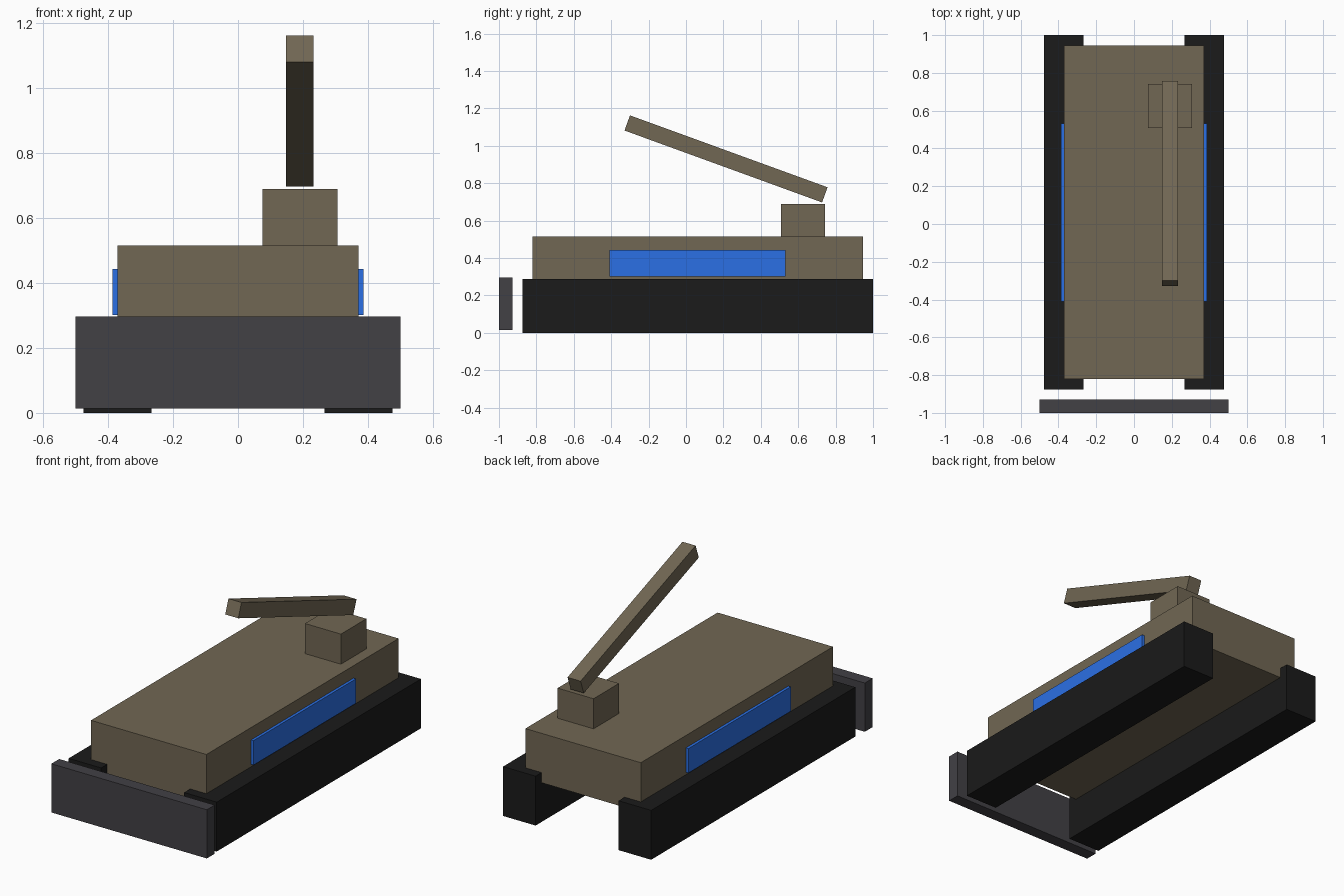
import bpy
from math import radians

cube = bpy.data.objects.get("Cube")
if cube:
    bpy.data.objects.remove(cube, do_unlink=True)


def material(name, rgb):
    mat = bpy.data.materials.new(name)
    mat.use_nodes = True
    mat.diffuse_color = (*rgb, 1)
    mat.node_tree.nodes["Principled BSDF"].inputs["Base Color"].default_value = (*rgb, 1)
    return mat


olive = material("olive drab", (0.165, 0.135, 0.087))
black = material("track black", (0.0105, 0.0105, 0.0105))
grey = material("blade grey", (0.054, 0.052, 0.06))
blue = material("panel blue", (0.024, 0.16, 0.78))


def box(name, mat, x, y, z, tilt=0):
    """Box spanning the given (min, max) ranges, tilted about its centre."""
    spans = (x, y, z)
    bpy.ops.mesh.primitive_cube_add(size=1, location=[(a + b) / 2 for a, b in spans])
    obj = bpy.context.object
    obj.name = name
    obj.scale = [b - a for a, b in spans]
    obj.rotation_euler.x = radians(tilt)
    obj.data.materials.append(mat)
    return obj


# Hull sunk between the tracks, and the offset turret on its rear left
box("hull", olive, (-0.371, 0.371), (-0.82, 0.945), (0.228, 0.515))
box("turret", olive, (0.075, 0.306), (0.508, 0.742), (0.515, 0.69))

# Raised arm, sloping down to the turret
box("arm", olive, (0.148, 0.232), (-0.348, 0.776), (0.887, 0.973), tilt=-20)

# Dozer blade standing ahead of the tracks
box("blade", grey, (-0.5, 0.5), (-1, -0.928), (0.014, 0.297))

# Track and side panel on each side
for side, s in (("left", 1), ("right", -1)):
    box(side + "_track", black, sorted((s * 0.267, s * 0.476)), (-0.875, 1), (0, 0.287))
    box(side + "_panel", blue, sorted((s * 0.371, s * 0.387)), (-0.41, 0.531), (0.301, 0.443))
